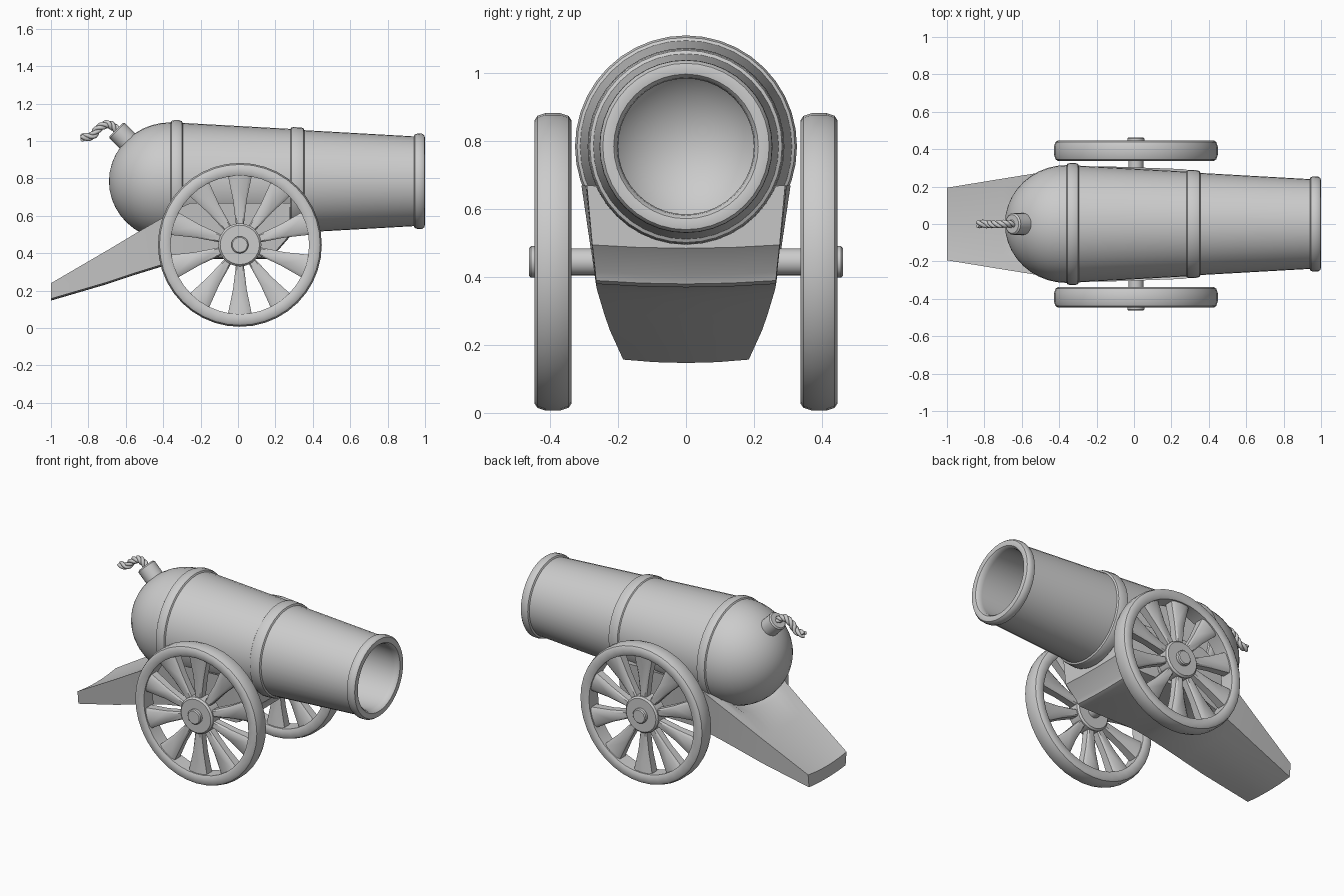
import bpy, bmesh
from math import sin, cos, pi, sqrt, radians
from mathutils import Vector, Matrix

if "Cube" in bpy.data.objects:
    bpy.data.objects.remove(bpy.data.objects["Cube"])

AXIS_Z = 0.785                    # height of the barrel axis
HUB = Vector((0.01, 0, 0.445))    # wheel centre


def finish(bm, name, angle=35):
    bmesh.ops.remove_doubles(bm, verts=bm.verts, dist=1e-5)
    bmesh.ops.recalc_face_normals(bm, faces=bm.faces)
    me = bpy.data.meshes.new(name)
    bm.to_mesh(me)
    bm.free()
    ob = bpy.data.objects.new(name, me)
    bpy.context.collection.objects.link(ob)
    bpy.ops.object.select_all(action='DESELECT')
    ob.select_set(True)
    bpy.context.view_layer.objects.active = ob
    bpy.ops.object.shade_smooth_by_angle(angle=radians(angle))
    return ob


def lathe(name, profile, origin, axis, n=36, loop=False):
    """Revolve (along, radius) points around an axis through origin."""
    bm = bmesh.new()
    rot = Vector((0, 0, 1)).rotation_difference(Vector(axis)).to_matrix()
    rings = [[bm.verts.new(Vector(origin) + rot @ Vector((r * cos(2 * pi * i / n), r * sin(2 * pi * i / n), a)))
              for i in range(n)] for a, r in profile]
    pairs = list(zip(rings, rings[1:])) + ([(rings[-1], rings[0])] if loop else [])
    for p, q in pairs:
        for i in range(n):
            j = (i + 1) % n
            bm.faces.new((p[i], p[j], q[j], q[i]))
    return finish(bm, name)


def mirrored(ob):
    m = ob.modifiers.new("Mirror", 'MIRROR')
    m.use_axis = (False, True, False)


def loft(bm, sections):
    """Skin closed cross-sections and cap both ends."""
    rings = [[bm.verts.new(p) for p in s] for s in sections]
    n = len(rings[0])
    for p, q in zip(rings, rings[1:]):
        for i in range(n):
            j = (i + 1) % n
            bm.faces.new((p[i], p[j], q[j], q[i]))
    bm.faces.new(rings[0])
    bm.faces.new(rings[-1])


# Barrel: domed breech, raised bands, flared lip and hollow bore
dome = [(-0.36 - 0.33 * cos(t), 0.315 * sin(t)) for t in [pi / 2 * k / 10 for k in range(11)]]
outer = [(-0.355, 0.323), (-0.34, 0.327), (-0.315, 0.327), (-0.30, 0.321), (-0.295, 0.312),
         (0.28, 0.28), (0.285, 0.287), (0.295, 0.29), (0.34, 0.287), (0.35, 0.283), (0.355, 0.273),
         (0.94, 0.24), (0.945, 0.25), (0.96, 0.255), (0.985, 0.254), (0.997, 0.245), (1.0, 0.23),
         (0.997, 0.213), (0.985, 0.203), (0.96, 0.2)]
bore = [(-0.36 - 0.28 * sin(t), 0.27 * cos(t)) for t in [pi / 2 * k / 8 for k in range(9)]]
lathe("barrel", dome + outer + bore, (0, 0, AXIS_Z), (1, 0, 0), 40)

# Fuse socket on the breech
lathe("fuse_socket", [(-0.1, 0), (-0.1, 0.058), (-0.008, 0.058), (0, 0.05), (0, 0)],
      (-0.652, 0, 1.062), (-1, 0, 1), 20)

# Twisted fuse rope: three strands wound around a bent path
path = [Vector(p) for p in ((-0.63, 0, 1.04), (-0.665, 0, 1.075), (-0.70, 0, 1.09),
                            (-0.745, 0, 1.068), (-0.78, 0, 1.028), (-0.835, 0, 1.02))]


def spline(t):
    i = min(int(t), len(path) - 2)
    u = t - i
    a, b, c, d = (path[max(0, min(len(path) - 1, i + k))] for k in (-1, 0, 1, 2))
    return 0.5 * (2 * b + (c - a) * u + (2 * a - 5 * b + 4 * c - d) * u**2 + (3 * b - a - 3 * c + d) * u**3)


curve = bpy.data.curves.new("fuse_rope", 'CURVE')
curve.dimensions = '3D'
curve.bevel_depth = 0.0115
curve.bevel_resolution = 2
curve.use_fill_caps = True
STEPS = 60
for s in range(3):
    sp = curve.splines.new('POLY')
    sp.points.add(STEPS)
    for k in range(STEPS + 1):
        t = k / STEPS * (len(path) - 1)
        c = spline(t)
        tan = (spline(min(t + 0.02, 5)) - spline(max(t - 0.02, 0))).normalized()
        side = Vector((0, 1, 0))
        a = 2 * pi * (s / 3 + 2.6 * k / STEPS)
        sp.points[k].co = (*(c + 0.0115 * (cos(a) * side + sin(a) * tan.cross(side))), 1)
bpy.context.collection.objects.link(bpy.data.objects.new("fuse_rope", curve))

# Carriage: lofted trail with a cradle hollowed for the barrel
# (bottom x, bottom z, bottom half width, top x, top z, top half width, cradle radius)
stations = [(-1, 0.157, 0.185, -1, 0.24, 0.194, 0), (-0.7, 0.245, 0.225, -0.7, 0.415, 0.243, 0),
            (-0.55, 0.295, 0.242, -0.55, 0.505, 0.267, 0), (-0.42, 0.335, 0.254, -0.42, 0.58, 0.287, 0.29),
            (-0.32, 0.362, 0.262, -0.32, 0.64, 0.302, 0.295), (-0.24, 0.377, 0.265, -0.25, 0.67, 0.308, 0.295),
            (-0.15, 0.38, 0.265, -0.15, 0.67, 0.308, 0.293), (0.17, 0.38, 0.265, 0.17, 0.67, 0.297, 0.277),
            (0.195, 0.39, 0.265, 0.2, 0.67, 0.296, 0.275), (0.205, 0.415, 0.267, 0.24, 0.67, 0.294, 0.273),
            (0.275, 0.495, 0.276, 0.28, 0.67, 0.292, 0.27)]
sections = []
for xb, zb, wb, xt, zt, wt, r in stations:
    sec = [(xb, wb * u, zb - 0.01 * (1 - u * u)) for u in (-1, -0.5, 0, 0.5, 1)]
    for k in range(13):
        u = 1 - k / 6
        y = wt * u
        z = zt - 0.015 * (1 - u * u) if r == 0 else min(zt, AXIS_Z - sqrt(max(0, r * r - y * y)))
        sec.append((xt, y, z))
    sections.append(sec)
bm = bmesh.new()
loft(bm, sections)
finish(bm, "carriage", 30)

# Axle with end caps
lathe("axle", [(-0.44, 0), (-0.44, 0.04), (0.44, 0.04), (0.44, 0)], HUB, (0, 1, 0), 20)
mirrored(lathe("axle_cap", [(0.43, 0), (0.43, 0.046), (0.457, 0.046), (0.463, 0.04), (0.463, 0)],
               HUB, (0, 1, 0), 20))

# Wheel rims and hubs
rim = [(0.338, 0.385), (0.338, 0.418), (0.346, 0.43), (0.37, 0.438), (0.415, 0.438), (0.438, 0.43),
       (0.446, 0.418), (0.446, 0.385), (0.438, 0.37), (0.346, 0.37)]
mirrored(lathe("wheel_rim", rim, HUB, (0, 1, 0), 40, loop=True))
mirrored(lathe("wheel_hub", [(0.345, 0), (0.345, 0.105), (0.355, 0.115), (0.43, 0.115), (0.44, 0.105), (0.44, 0)],
               HUB, (0, 1, 0), 28))

# Ten spokes that widen towards the rim
bm = bmesh.new()
for k in range(10):
    turn = Matrix.Rotation(2 * pi * k / 10, 3, 'Y')
    ends = []
    for z, w, d in ((0.10, 0.02, 0.03), (0.24, 0.037, 0.03), (0.38, 0.066, 0.038)):
        ends.append([HUB + turn @ Vector((x, 0.392 + y, z)) for x, y in
                     ((-w, -d * 0.7), (-w * 0.7, -d), (w * 0.7, -d), (w, -d * 0.7),
                      (w, d * 0.7), (w * 0.7, d), (-w * 0.7, d), (-w, d * 0.7))])
    loft(bm, ends)
mirrored(finish(bm, "wheel_spokes"))
